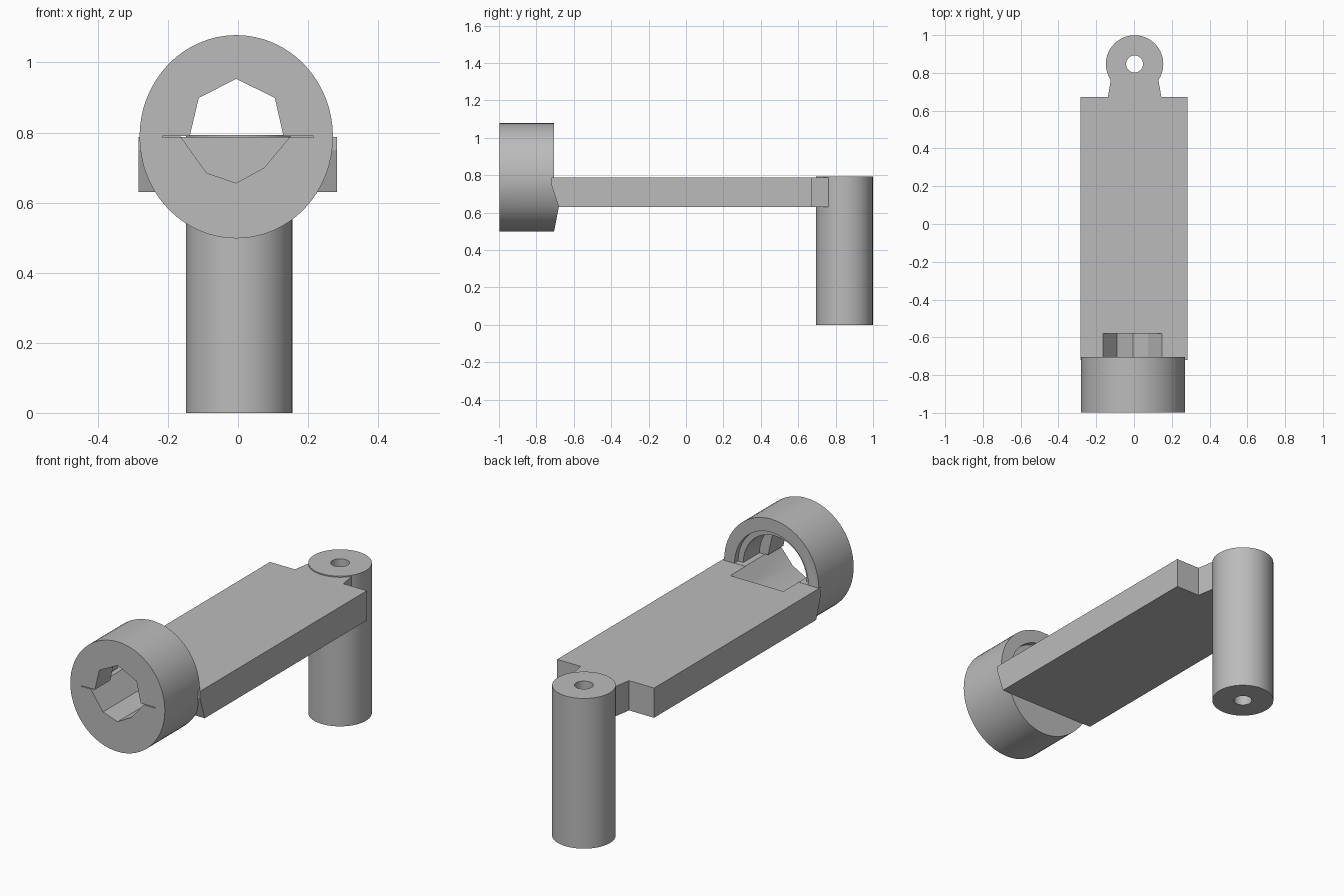
import bpy, bmesh, math
from mathutils import Vector

old = bpy.data.objects.get("Cube")
if old:
    bpy.data.objects.remove(old, do_unlink=True)

grey = bpy.data.materials.new("plain grey")
grey.use_nodes = True
grey.diffuse_color = (0.5, 0.5, 0.5, 1)
grey.node_tree.nodes["Principled BSDF"].inputs["Base Color"].default_value = (0.5, 0.5, 0.5, 1)

HUB_X, HUB_Z = -0.005, 0.788
GRIP_X, GRIP_Y = 0.003, 0.847
ARM_TOP, ARM_BASE = 0.787, 0.63


def prism(name, points, axis, start, end):
    """Extrude a 2D profile along an axis (0, 1 or 2)."""
    bm = bmesh.new()
    verts = []
    for p in points:
        co = list(p)
        co.insert(axis, start)
        verts.append(bm.verts.new(co))
    face = bm.faces.new(verts)
    out = bmesh.ops.extrude_face_region(bm, geom=[face])
    shift = Vector((0, 0, 0))
    shift[axis] = end - start
    bmesh.ops.translate(bm, vec=shift, verts=[v for v in out["geom"] if isinstance(v, bmesh.types.BMVert)])
    bmesh.ops.recalc_face_normals(bm, faces=bm.faces)
    mesh = bpy.data.meshes.new(name)
    bm.to_mesh(mesh)
    bm.free()
    mesh.materials.append(grey)
    ob = bpy.data.objects.new(name, mesh)
    bpy.context.collection.objects.link(ob)
    return ob


def arc(cx, cy, rx, ry, steps=64, sweep=math.tau):
    count = steps if sweep == math.tau else steps + 1
    return [(cx + rx * math.cos(sweep * i / steps), cy + ry * math.sin(sweep * i / steps))
            for i in range(count)]


def cut(ob, cutters):
    bpy.context.view_layer.objects.active = ob
    for c in cutters:
        mod = ob.modifiers.new("cut", 'BOOLEAN')
        mod.operation, mod.solver, mod.object = 'DIFFERENCE', 'EXACT', c
        bpy.ops.object.modifier_apply(modifier=mod.name)


def smooth(ob):
    bpy.ops.object.select_all(action='DESELECT')
    ob.select_set(True)
    bpy.context.view_layer.objects.active = ob
    bpy.ops.object.shade_smooth_by_angle(angle=math.radians(30))


# Main parts
hub = prism("hub", arc(HUB_X, HUB_Z, 0.276, 0.29), 1, -0.997, -0.68)
arm = prism("arm", [(-0.72, ARM_TOP), (-0.72, 0.75), (-0.68, ARM_BASE), (0.672, ARM_BASE), (0.672, ARM_TOP)],
            0, -0.284, 0.282)
neck = prism("neck", [(-0.14, 0.66), (0.147, 0.66), (0.128, 0.77), (-0.122, 0.77)], 2, ARM_BASE, ARM_TOP)
grip = prism("grip", arc(GRIP_X, GRIP_Y, 0.152, 0.152), 2, 0, 0.793)

# Trim the back of the hub flat above and sloped below the arm
trim = prism("trim_cutter", [(-0.705, 1.2), (-0.705, 0.73), (-0.68, ARM_BASE), (-0.707, 0.49),
                             (-0.707, 0.4), (-0.6, 0.4), (-0.6, 1.2)], 0, -0.5, 0.5)
# Faceted socket, upper half right through the hub, lower half ending in the arm
upper = prism("socket_top_cutter", [(-0.14, 0.78), (0.132, 0.78), (0.105, 0.899), (-0.005, 0.953), (-0.112, 0.899)],
              1, -1.1, -0.6)
lower = prism("socket_base_cutter", [(-0.165, 0.79), (-0.09, 0.685), (-0.005, 0.656), (0.075, 0.70), (0.15, 0.79)],
              1, -1.1, -0.58)
# Stepped arched recess in the back of the hub
recess = prism("recess_cutter", arc(HUB_X, HUB_Z, 0.185, 0.19, 32, math.pi), 1, -0.87, -0.6)
step = prism("step_cutter", arc(HUB_X, HUB_Z, 0.215, 0.22, 32, math.pi), 1, -0.735, -0.6)
# Thin parting slit in the front face
slit = prism("slit_cutter", [(-0.215, 0.786), (0.215, 0.786), (0.215, 0.790), (-0.215, 0.790)], 1, -1.1, -0.97)
# Bore down the grip
bore = prism("bore_cutter", arc(GRIP_X, GRIP_Y, 0.045, 0.045, 32), 2, -0.1, 0.9)

cut(hub, [trim, upper, lower, recess, step, slit])
cut(arm, [lower])
cut(grip, [bore])
for c in (trim, upper, lower, recess, step, slit, bore):
    bpy.data.objects.remove(c, do_unlink=True)
for ob in (hub, grip):
    smooth(ob)
